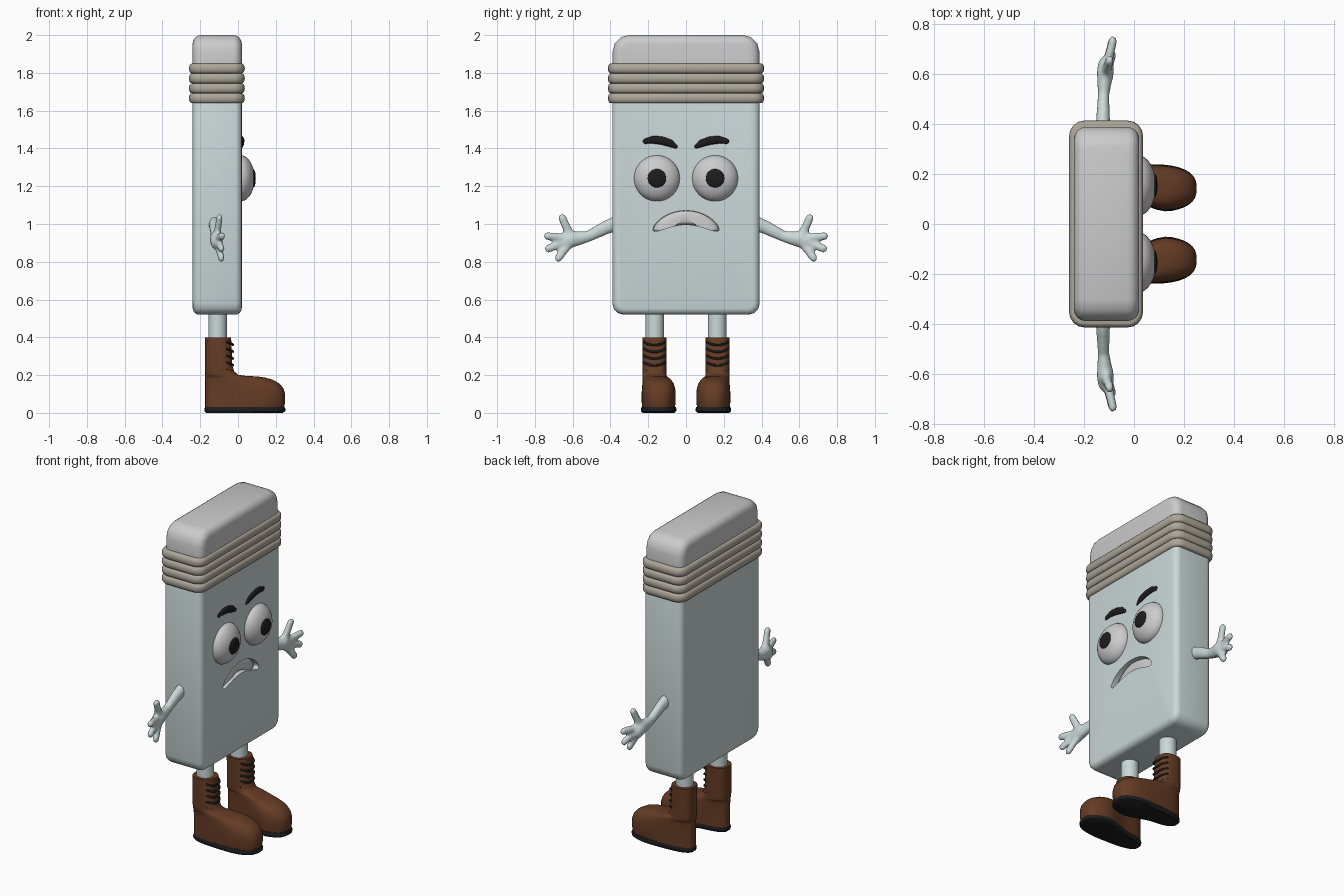
import bpy, bmesh, math
from mathutils import Vector, Matrix

if "Cube" in bpy.data.objects:
    bpy.data.objects.remove(bpy.data.objects["Cube"])


def mat(name, rgb):
    m = bpy.data.materials.new(name)
    m.diffuse_color = (*rgb, 1)
    m.use_nodes = True
    m.node_tree.nodes["Principled BSDF"].inputs["Base Color"].default_value = m.diffuse_color
    return m


SKIN = mat("pale_blue", (0.60, 0.69, 0.69))
TAN = mat("tan_metal", (0.42, 0.385, 0.32))
BROWN = mat("brown_leather", (0.13, 0.045, 0.018))
BLACK = mat("black", (0.012, 0.012, 0.012))


def smooth(ob, angle=40):
    bpy.ops.object.select_all(action='DESELECT')
    ob.select_set(True)
    bpy.context.view_layer.objects.active = ob
    bpy.ops.object.shade_smooth_by_angle(angle=math.radians(angle))


def finish(bm, name, m=None, angle=40):
    bmesh.ops.recalc_face_normals(bm, faces=bm.faces[:])
    me = bpy.data.meshes.new(name)
    bm.to_mesh(me)
    bm.free()
    ob = bpy.data.objects.new(name, me)
    bpy.context.collection.objects.link(ob)
    if m:
        me.materials.append(m)
    smooth(ob, angle)
    return ob


def apply_mods(ob, angle=40):
    bpy.context.view_layer.objects.active = ob
    for md in list(ob.modifiers):
        bpy.ops.object.modifier_apply(modifier=md.name)
    smooth(ob, angle)


def loft(name, rings, m=None, angle=40):
    bm = bmesh.new()
    vs = [[bm.verts.new(p) for p in r] for r in rings]
    n = len(vs[0])
    for a, b in zip(vs, vs[1:]):
        for i in range(n):
            bm.faces.new((a[i], a[(i + 1) % n], b[(i + 1) % n], b[i]))
    bm.faces.new(vs[0])
    bm.faces.new(vs[-1])
    return finish(bm, name, m, angle)


def slab(name, x, y, z, corner, edge, m=None):
    """Box with large corners seen from the face and softened edges."""
    bm = bmesh.new()
    bmesh.ops.create_cube(bm, size=1)
    for v in bm.verts:
        v.co = [r[0] + (r[1] - r[0]) * (c + 0.5) for r, c in zip((x, y, z), v.co)]
    ex = [e for e in bm.edges if abs(e.verts[0].co.x - e.verts[1].co.x) > 0.1]
    bmesh.ops.bevel(bm, geom=ex, offset=corner, segments=3, profile=0.5, affect='EDGES')
    rim = [e for e in bm.edges if abs(e.verts[0].co.x - e.verts[1].co.x) < 1e-4]
    bmesh.ops.bevel(bm, geom=rim, offset=edge, segments=4, profile=0.5, affect='EDGES')
    return finish(bm, name, m)


def ellipsoid(name, c, r, m=None):
    bm = bmesh.new()
    mx = Matrix.Translation(c) @ Matrix.Diagonal((*r, 1))
    bmesh.ops.create_uvsphere(bm, u_segments=32, v_segments=20, radius=1, matrix=mx)
    return finish(bm, name, m, 80)


def blob(name, chains, m, voxel, flat=1.0):
    """Chains of (point, radius) swept with spheres and fused to one skin."""
    bm = bmesh.new()
    for ch in chains:
        for (p, r), (q, s) in zip(ch, ch[1:]):
            p, q = Vector(p), Vector(q)
            n = max(2, int((q - p).length / 0.007))
            for i in range(n + 1):
                t = i / n
                rr = r + (s - r) * t
                mx = Matrix.Translation(p.lerp(q, t)) @ Matrix.Diagonal((flat, 1, 1, 1))
                bmesh.ops.create_icosphere(bm, subdivisions=2, radius=rr, matrix=mx)
    ob = finish(bm, name, m)
    md = ob.modifiers.new("fuse", 'REMESH')
    md.mode = 'VOXEL'
    md.voxel_size = voxel
    sm = ob.modifiers.new("soften", 'SMOOTH')
    sm.iterations = 4
    apply_mods(ob, 80)
    return ob


# Body slab with a carved frowning mouth
body = slab("body", (-0.24, 0.02), (-0.39, 0.39), (0.52, 1.72), 0.06, 0.035, SKIN)


def mouth_ring(x, k):
    top, bot = [], []
    for i in range(25):
        t = -math.cos(math.pi * i / 24)
        h = 0.037 * k * math.sqrt(max(0, 1 - t ** 4))
        mid = 1.034 - 0.062 * t * t
        top.append((x, 0.175 * k * t, mid + h))
        bot.append((x, 0.175 * k * t, mid - h))
    return top + bot[-2:0:-1]


cutter = loft("mouth_cutter", [mouth_ring(-0.035, 1), mouth_ring(0.1, 1)])
md = body.modifiers.new("mouth", 'BOOLEAN')
md.operation = 'DIFFERENCE'
md.solver = 'EXACT'
md.object = cutter
apply_mods(body)
bpy.data.objects.remove(cutter)
loft("teeth", [mouth_ring(-0.05, 0.99), mouth_ring(-0.012, 0.98),
               mouth_ring(0.0, 0.8), mouth_ring(0.004, 0.5)], None, 80)

# Top block and ridged collar
slab("top_block", (-0.24, 0.02), (-0.388, 0.388), (1.70, 2.0), 0.085, 0.045)


def round_rect(z, hx, hy, r):
    pts = []
    for a0, sx, sy in ((0, 1, 1), (90, -1, 1), (180, -1, -1), (270, 1, -1)):
        for k in range(5):
            a = math.radians(a0 + 22.5 * k)
            pts.append((-0.112 + sx * (hx - r) + r * math.cos(a),
                        sy * (hy - r) + r * math.sin(a), z))
    return pts


rings = []
for k in range(4):
    for j in range(9):
        a = math.pi * j / 8
        b = 0.016 * math.sin(a)
        rings.append(round_rect(1.64 + 0.0525 * k + 0.026 * (1 - math.cos(a)),
                                0.132 + b, 0.398 + b, 0.045 + b))
loft("collar", rings, TAN, 50)

for s, side in ((-1, "right"), (1, "left")):
    # Face
    ellipsoid(side + "_eye", (0.015, 0.154 * s, 1.242), (0.073, 0.122, 0.122))
    ellipsoid(side + "_pupil", (0.081, 0.154 * s, 1.242), (0.013, 0.049, 0.049), BLACK)
    brow = [((0.016, y * s, z), r) for y, z, r in
            ((0.053, 1.409, 0.012), (0.085, 1.428, 0.022), (0.13, 1.442, 0.024),
             (0.175, 1.446, 0.022), (0.215, 1.438, 0.016))]
    blob(side + "_eyebrow", [brow], BLACK, 0.005, 0.8)

    # Arm and open hand
    palm = ((-0.115, 0.605 * s, 0.92), 0.045)
    tips = ((-0.098, 0.655, 1.032), (-0.085, 0.732, 0.936),
            (-0.088, 0.728, 0.870), (-0.088, 0.675, 0.820))
    chains = [[((-0.124, 0.36 * s, 1.005), 0.042), ((-0.124, 0.42 * s, 0.983), 0.037),
               ((-0.122, 0.52 * s, 0.933), 0.030), ((-0.118, 0.58 * s, 0.922), 0.040), palm,
               ((-0.113, 0.632 * s, 0.905), 0.042)]]
    for x, y, z in tips:
        tip = Vector((x, y * s, z))
        base = Vector(palm[0])
        chains.append([(base, 0.032), (base.lerp(tip, 0.5), 0.024), (tip, 0.022)])
    blob(side + "_arm", chains, SKIN, 0.008, 0.78)

    # Leg
    loft(side + "_leg", [[(-0.108 + 0.049 * math.cos(a * math.pi / 12),
                           s * 0.165 + 0.049 * math.sin(a * math.pi / 12), z)
                          for a in range(24)] for z in (0.36, 0.56)], SKIN)

    # Boot, lofted upward from the footprint
    def boot_ring(z, front, k, grow=0.0):
        pts = []
        back = -0.174 - grow
        c, a = (front + grow + back) / 2, (front + grow - back) / 2
        for i in range(40):
            th = math.tau * i / 40
            ct, st = math.cos(th), math.sin(th)
            x = c + a * math.copysign(abs(ct) ** 0.75, ct)
            t = min(1, max(0, (x + 0.05) / 0.2))
            t = t * t * (3 - 2 * t)
            w = (0.064 + 0.030 * t) * (1 + (k - 1) * t) + grow
            y = 0.167 - 0.024 * t + w * math.copysign(abs(st) ** 0.75, st)
            pts.append((x, y * s, z))
        return pts

    loft(side + "_boot", [boot_ring(*r) for r in (
        (0.025, 0.243, 0.96), (0.06, 0.25, 1), (0.10, 0.25, 1), (0.13, 0.24, 0.98),
        (0.155, 0.22, 0.92), (0.175, 0.185, 0.8), (0.187, 0.145, 0.66), (0.193, 0.10, 0.5),
        (0.196, 0.04, 0.6), (0.202, 0.0, 0.85), (0.22, -0.02, 1), (0.25, -0.03, 1),
        (0.39, -0.036, 1), (0.40, -0.038, 1))], BROWN, 60)
    loft(side + "_sole", [boot_ring(*r) for r in (
        (0.0, 0.24, 0.98, -0.004), (0.008, 0.247, 1, 0.003), (0.022, 0.247, 1, 0.004),
        (0.032, 0.246, 1, 0.0))], BLACK)

    # Laces across the shaft
    cu = bpy.data.curves.new(side + "_laces", 'CURVE')
    cu.dimensions = '3D'
    cu.bevel_depth = 0.006
    cu.bevel_resolution = 2
    cu.use_fill_caps = True
    for k in range(5):
        sp = cu.splines.new('POLY')
        sp.points.add(8)
        for i, p in enumerate(sp.points):
            u = i / 4 - 1
            p.co = (-0.027 - 0.035 * u ** 4, s * 0.167 + 0.056 * u,
                    0.215 + 0.036 * k + 0.016 * u * u, 1)
    cu.materials.append(BLACK)
    laces = bpy.data.objects.new(side + "_laces", cu)
    bpy.context.collection.objects.link(laces)
